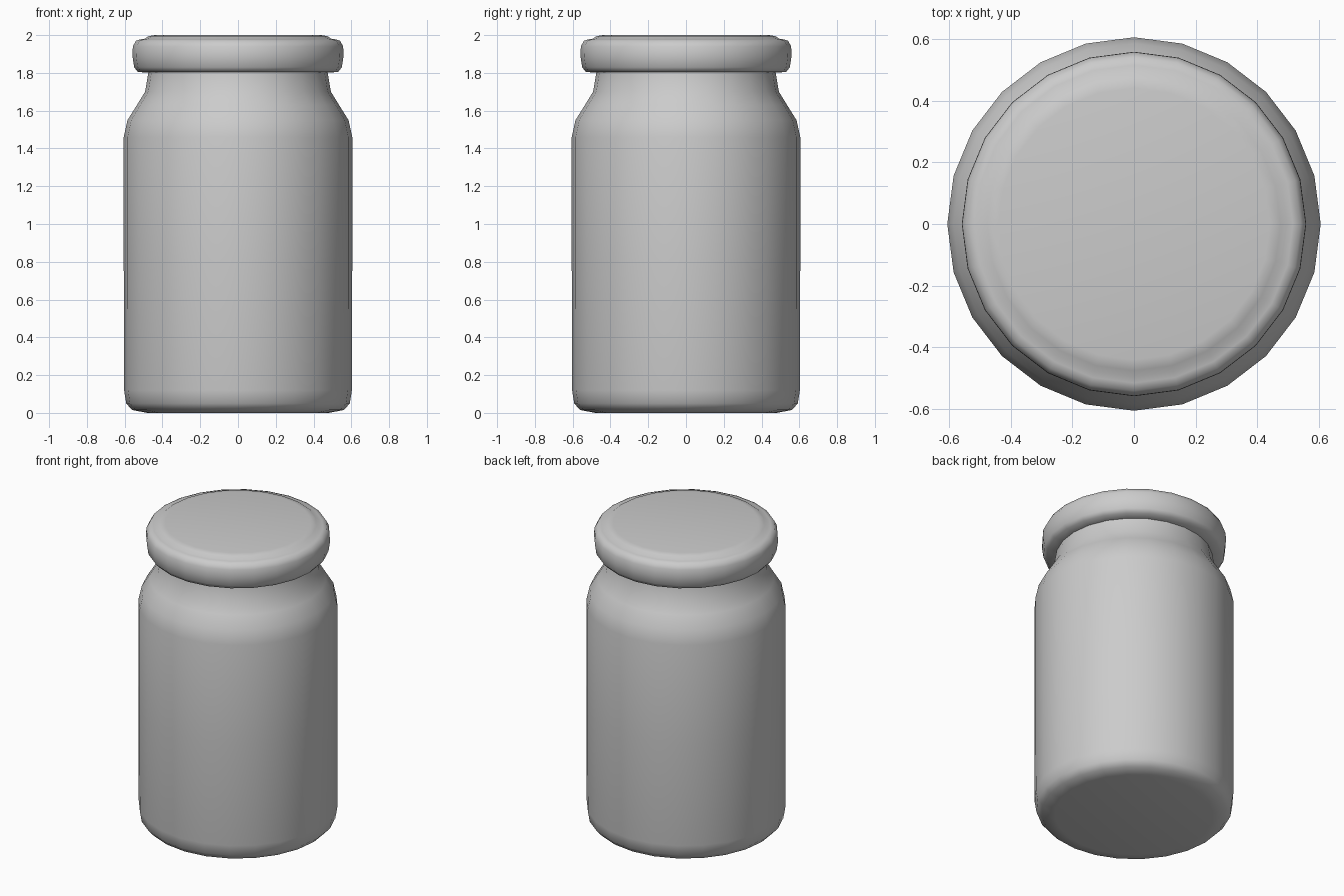
import bpy, bmesh, math

cube = bpy.data.objects.get("Cube")
if cube:
    bpy.data.objects.remove(cube, do_unlink=True)

grey = bpy.data.materials.new("plain grey")
grey.use_nodes = True
colour = (0.6, 0.6, 0.6, 1)
grey.diffuse_color = colour
grey.node_tree.nodes["Principled BSDF"].inputs["Base Color"].default_value = colour


def lathe(name, profile, sides=24):
    """Spin (radius, height) points, listed bottom to top, into a closed solid."""
    bm = bmesh.new()
    rings = []
    for r, z in profile:
        rings.append([bm.verts.new((r * math.cos(2 * math.pi * i / sides),
                                    r * math.sin(2 * math.pi * i / sides), z))
                      for i in range(sides)])
    for low, high in zip(rings, rings[1:]):
        for i in range(sides):
            j = (i + 1) % sides
            bm.faces.new((low[i], low[j], high[j], high[i]))
    bm.faces.new(rings[0][::-1])
    bm.faces.new(rings[-1])
    mesh = bpy.data.meshes.new(name)
    bm.to_mesh(mesh)
    bm.free()
    mesh.materials.append(grey)
    obj = bpy.data.objects.new(name, mesh)
    bpy.context.collection.objects.link(obj)
    bpy.ops.object.select_all(action='DESELECT')
    obj.select_set(True)
    bpy.context.view_layer.objects.active = obj
    bpy.ops.object.shade_smooth_by_angle(angle=math.radians(50))
    return obj


# Jar: rounded foot, straight wall, sloping shoulder and narrow neck
lathe("jar_body", [(0.48, 0.0), (0.56, 0.015), (0.592, 0.05), (0.603, 0.12),
                   (0.605, 0.8), (0.605, 1.46), (0.585, 1.55), (0.535, 1.63),
                   (0.492, 1.70), (0.475, 1.80), (0.47, 1.85)])

# Lid: rolled rim around a slightly raised panel
lathe("jar_lid", [(0.46, 1.80), (0.53, 1.805), (0.55, 1.83), (0.558, 1.885),
                  (0.557, 1.94), (0.54, 1.97), (0.515, 1.978), (0.495, 1.98),
                  (0.475, 1.994), (0.44, 2.0)])
